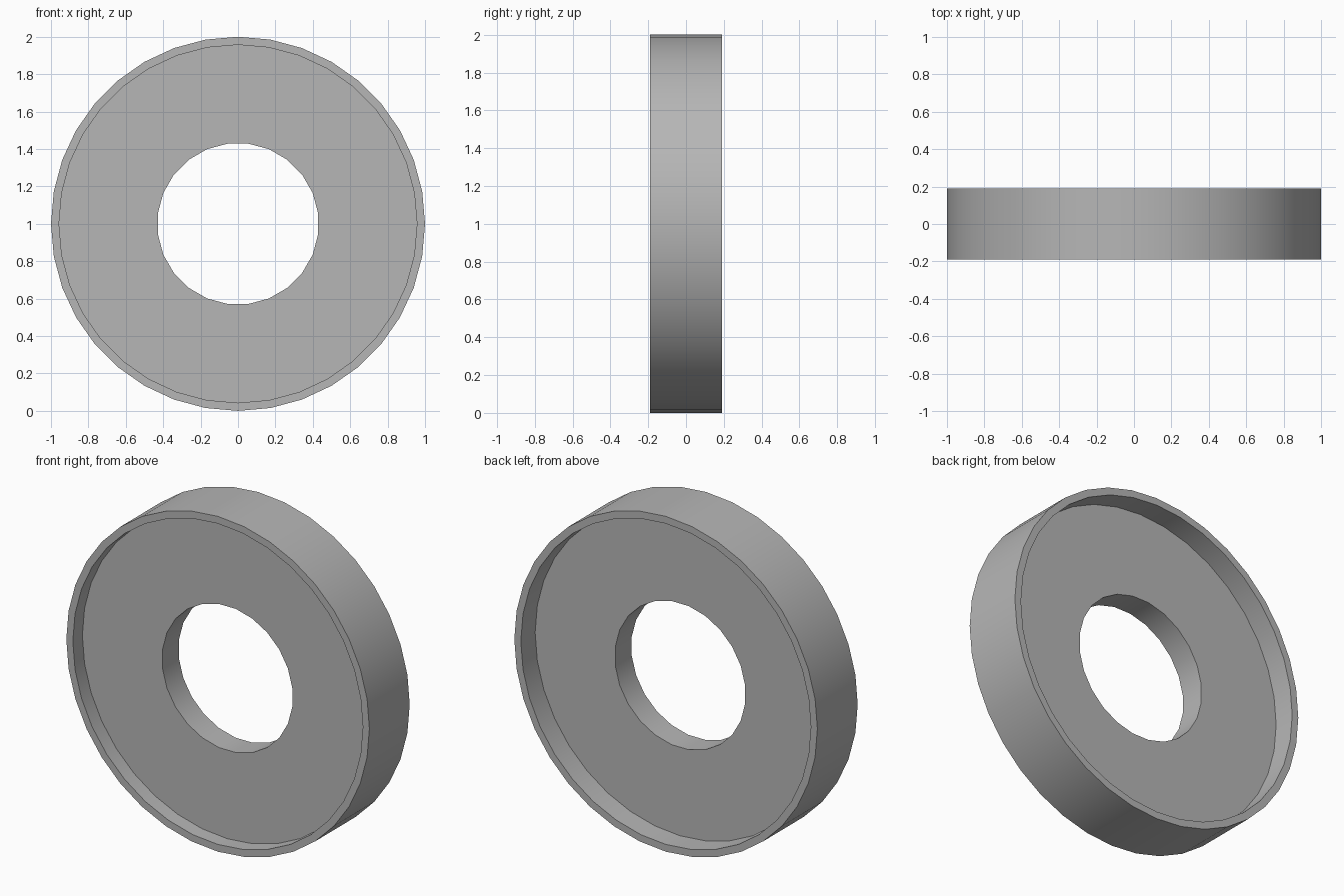
import bpy, bmesh, math

if "Cube" in bpy.data.objects:
    bpy.data.objects.remove(bpy.data.objects["Cube"])

# Ring with a recessed face on each side, revolved about the y axis
SEG_OUTER, SEG_HOLE = 36, 24
FRONT, BACK = -0.19, 0.19
FLOOR_FRONT, FLOOR_BACK = -0.10, 0.055
R_OUTER, R_RIM, R_HOLE = 1.0, 0.957, 0.432

bm = bmesh.new()


def ring(radius, y, seg, phase=0.0):
    """Circle of vertices around the wheel axis."""
    step = 2 * math.pi / seg
    return [bm.verts.new((radius * math.sin((i + phase) * step), y,
                          1 + radius * math.cos((i + phase) * step)))
            for i in range(seg)]


def band(a, b):
    """Quads between two circles with equal counts."""
    n = len(a)
    for i in range(n):
        j = (i + 1) % n
        bm.faces.new((a[i], a[j], b[j], b[i]))


def annulus(outer, inner):
    """Triangles between two circles with different counts."""
    n, m = len(outer), len(inner)
    i = j = 0
    while i < n or j < m:
        if j >= m or (i < n and (i + 1) / n <= (j + 1.5) / m):
            bm.faces.new((outer[i % n], outer[(i + 1) % n], inner[j % m]))
            i += 1
        else:
            bm.faces.new((outer[i % n], inner[(j + 1) % m], inner[j % m]))
            j += 1


# Outer tread, rim lips and recess walls
section = [(R_RIM, FLOOR_FRONT), (R_RIM, FRONT), (R_OUTER, FRONT),
           (R_OUTER, BACK), (R_RIM, BACK), (R_RIM, FLOOR_BACK)]
loops = [ring(r, y, SEG_OUTER) for r, y in section]
for a, b in zip(loops, loops[1:]):
    band(a, b)

# Recessed discs and the centre hole
hole_f = ring(R_HOLE, FLOOR_FRONT, SEG_HOLE, 0.5)
hole_b = ring(R_HOLE, FLOOR_BACK, SEG_HOLE, 0.5)
annulus(loops[0], hole_f)
annulus(loops[-1], hole_b)
band(hole_f, hole_b)
bmesh.ops.recalc_face_normals(bm, faces=bm.faces)

mesh = bpy.data.meshes.new("recessed_ring")
bm.to_mesh(mesh)
bm.free()
obj = bpy.data.objects.new("recessed_ring", mesh)
bpy.context.collection.objects.link(obj)

# Dark grey finish
mat = bpy.data.materials.new("dark_grey")
mat.diffuse_color = (0.47, 0.47, 0.47, 1)
mat.use_nodes = True
mat.node_tree.nodes["Principled BSDF"].inputs["Base Color"].default_value = mat.diffuse_color
mesh.materials.append(mat)

bpy.context.view_layer.objects.active = obj
obj.select_set(True)
bpy.ops.object.shade_smooth_by_angle(angle=math.radians(30))
